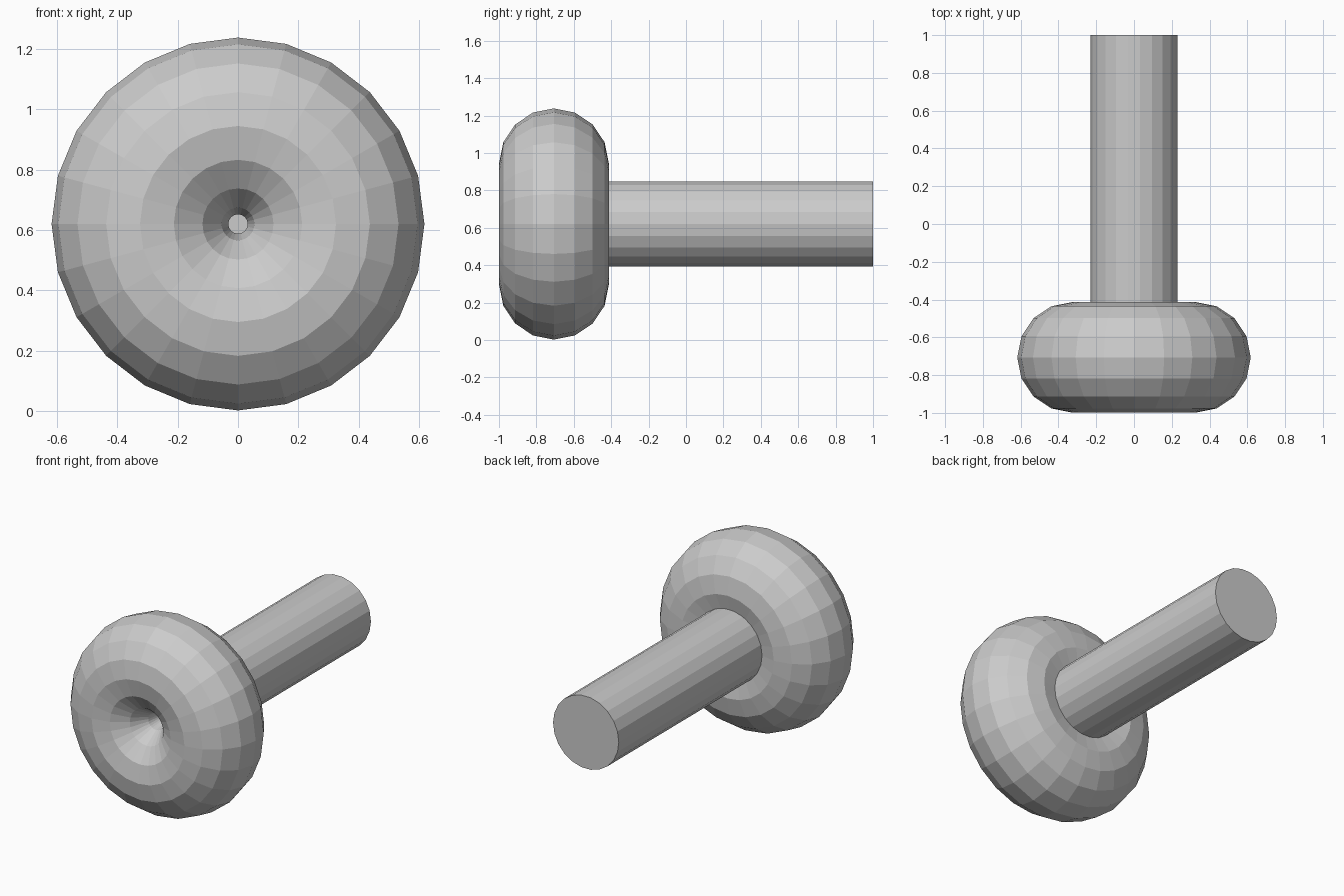
import bpy
from math import pi

if "Cube" in bpy.data.objects:
    bpy.data.objects.remove(bpy.data.objects["Cube"])

AXIS_Z = 0.62     # height of the shared centre line
KNOB_Y = -0.706   # centre plane of the ring-shaped knob
FACE_Y = (pi / 2, 0, 0)

# Knob: nearly closed faceted ring
bpy.ops.mesh.primitive_torus_add(
    major_segments=24, minor_segments=16, major_radius=0.325, minor_radius=0.293,
    location=(0, KNOB_Y, AXIS_Z), rotation=FACE_Y)
bpy.context.object.name = "knob"

# Shaft: capped rod starting inside the knob and running to the back
start, end = -0.65, 1.0
bpy.ops.mesh.primitive_cylinder_add(
    vertices=22, radius=0.23, depth=end - start,
    location=(0, (start + end) / 2, AXIS_Z), rotation=(pi / 2, pi / 2, 0))
bpy.context.object.name = "shaft"
